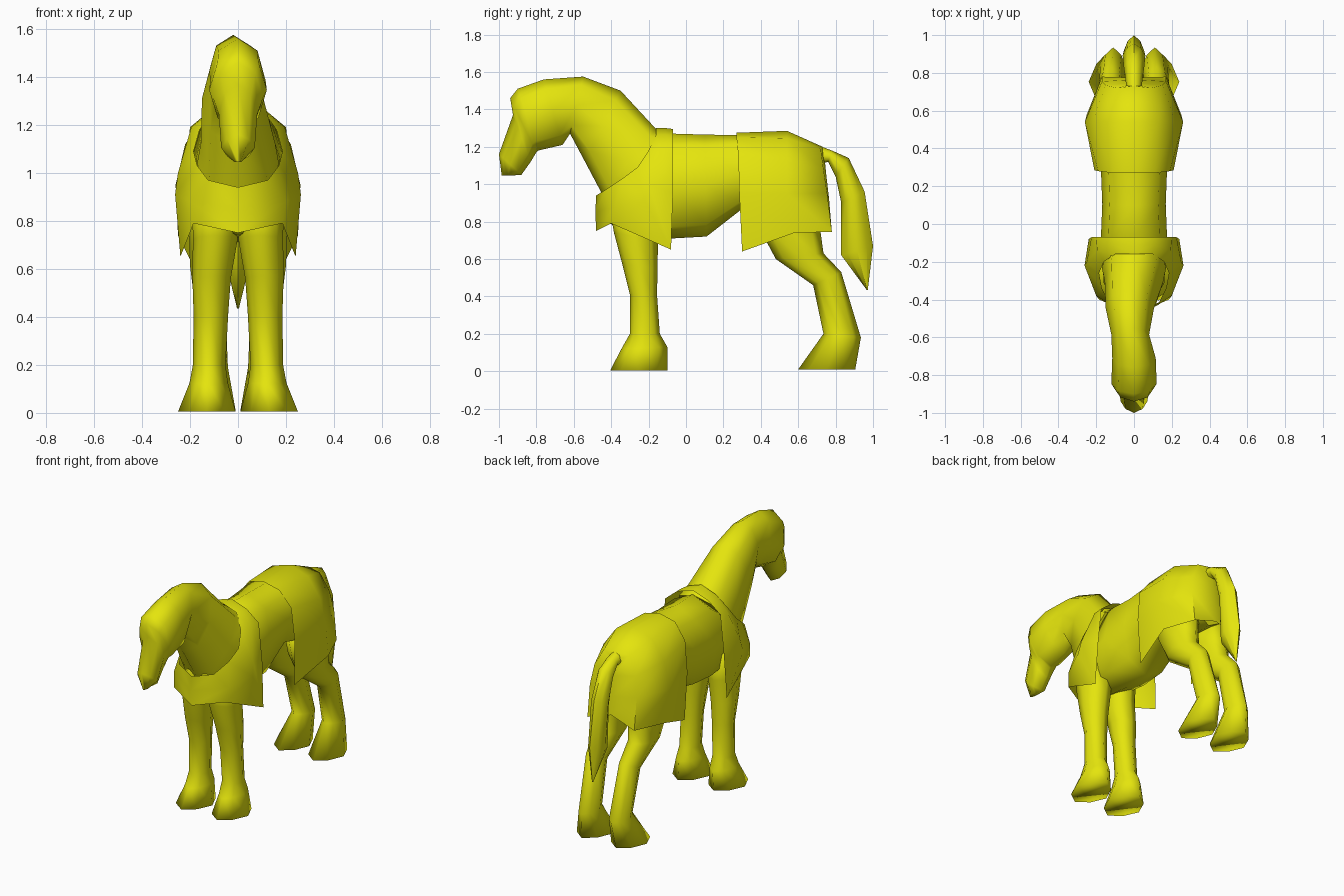
import bpy, bmesh, math
from mathutils import Vector

yellow = bpy.data.materials.new("yellow")
yellow.diffuse_color = (0.78, 0.78, 0.004, 1)


def finish(name, bm, fix_normals=True, angle=65):
    if fix_normals:
        bmesh.ops.recalc_face_normals(bm, faces=bm.faces)
    mesh = bpy.data.meshes.new(name)
    bm.to_mesh(mesh)
    bm.free()
    mesh.materials.append(yellow)
    ob = bpy.data.objects.new(name, mesh)
    bpy.context.collection.objects.link(ob)
    bpy.ops.object.select_all(action='DESELECT')
    ob.select_set(True)
    bpy.context.view_layer.objects.active = ob
    bpy.ops.object.shade_smooth_by_angle(angle=math.radians(angle))
    return ob


def power(v, p):
    return math.copysign(abs(v) ** p, v) if abs(v) > 1e-6 else 0.0


def loft(name, rings, sides=8, angle=65):
    """Each ring: (y, z) of one edge, (y, z) of the opposite edge, half width,
    x centre, squareness (below 1 is boxy, above 1 is diamond-like)."""
    bm = bmesh.new()
    loops = []
    for (ya, za), (yb, zb), w, x, p in rings:
        a, b = Vector((x, ya, za)), Vector((x, yb, zb))
        loop = []
        for i in range(sides):
            t = 2 * math.pi * i / sides
            q = (a + b) / 2 + (a - b) / 2 * power(math.cos(t), p)
            loop.append(bm.verts.new(q + Vector((w * power(math.sin(t), p), 0, 0))))
        loops.append(loop)
    for l0, l1 in zip(loops, loops[1:]):
        for i in range(sides):
            j = (i + 1) % sides
            bm.faces.new((l0[i], l0[j], l1[j], l1[i]))
    bm.faces.new(loops[0])
    bm.faces.new(loops[-1])
    return finish(name, bm, angle=angle)


def cloth(name, columns):
    """Open sheet over a grid of points on the +x side, mirrored to -x."""
    bm = bmesh.new()
    for s in (1, -1):
        grid = [[bm.verts.new((s * x, y, z)) for x, y, z in c] for c in columns]
        for c0, c1 in zip(grid, grid[1:]):
            for k in range(len(c0) - 1):
                bm.faces.new((c0[k], c0[k + 1], c1[k + 1], c1[k]))
    bmesh.ops.remove_doubles(bm, verts=bm.verts, dist=0.001)
    bmesh.ops.recalc_face_normals(bm, faces=bm.faces)
    # turn the sheet so that it faces away from the body
    core = Vector((0, sum(v.co.y for v in bm.verts) / len(bm.verts), 0.95))
    if sum((f.calc_center_median() - core).dot(f.normal) for f in bm.faces) < 0:
        bmesh.ops.reverse_faces(bm, faces=bm.faces)
    return finish(name, bm, False)


# barrel of the body
loft("body", [
    ((-.43, .97), (-.42, .80), .09, 0, 1), ((-.30, 1.10), (-.33, .74), .16, 0, .9),
    ((-.07, 1.27), (-.07, .71), .175, 0, .74), ((.10, 1.265), (.11, .72), .168, 0, .76),
    ((.29, 1.262), (.29, .86), .175, 0, .76), ((.54, 1.27), (.52, .80), .20, 0, .85),
    ((.71, 1.18), (.71, .80), .13, 0, .9)])

# neck and head in one sweep
loft("neck_and_head", [
    ((-.08, 1.26), (-.38, .82), .17, 0, .75), ((-.16, 1.295), (-.45, .95), .155, 0, .75),
    ((-.35, 1.50), (-.54, 1.12), .128, -.022, .95), ((-.55, 1.575), (-.62, 1.27), .10, -.02, 1),
    ((-.76, 1.56), (-.66, 1.21), .115, 0, 1), ((-.90, 1.51), (-.79, 1.18), .12, 0, 1),
    ((-.94, 1.46), (-.80, 1.17), .105, 0, 1.1), ((-.925, 1.37), (-.83, 1.12), .08, 0, 1.1),
    ((-1.0, 1.16), (-.88, 1.05), .07, 0, 1.25), ((-.985, 1.045), (-.92, 1.047), .015, 0, 1.2)],
    angle=80)

# chest cover: neck edge, middle, outer edge
cloth("chest_cover", [
    [(0, -.16, 1.30), (0, -.11, 1.30), (0, -.07, 1.295)],
    [(.10, -.16, 1.265), (.11, -.11, 1.265), (.11, -.07, 1.26)],
    [(.16, -.20, 1.18), (.195, -.14, 1.19), (.20, -.07, 1.19)],
    [(.185, -.26, 1.09), (.25, -.20, 1.00), (.225, -.07, .95)],
    [(.17, -.34, 1.03), (.262, -.22, .91), (.24, -.08, .65)],
    [(.125, -.43, .97), (.20, -.38, .88), (.185, -.40, .79)],
    [(0, -.48, .94), (0, -.485, .85), (0, -.48, .75)]])

# rump cover: front edge, widest row, rear corner, closed back
cloth("rump_cover", [
    [(0, .27, 1.275), (.11, .27, 1.25), (.19, .28, 1.15), (.21, .285, .95), (.20, .30, .64)],
    [(0, .54, 1.285), (.13, .54, 1.245), (.22, .54, 1.12), (.26, .54, .95), (.25, .58, .74)],
    [(0, .73, 1.20), (.09, .72, 1.19), (.15, .735, 1.08), (.17, .755, .95), (.17, .78, .745)],
    [(0, .735, 1.19), (0, .74, 1.15), (0, .75, 1.05), (0, .765, .92), (0, .775, .80)]])

# tail
loft("tail", [
    ((.70, 1.21), (.70, 1.10), .04, 0, 1.2), ((.78, 1.18), (.76, 1.12), .045, 0, 1.2),
    ((.87, 1.14), (.80, 1.04), .055, 0, 1.4), ((.955, .96), (.83, .90), .06, 0, 1.4),
    ((1.0, .67), (.83, .62), .055, 0, 1.4), ((.972, .435), (.966, .435), .004, 0, 1)])

# legs
for side, s in (("right", 1), ("left", -1)):
    loft("front_leg_" + side, [
        ((-.41, .88), (-.13, .88), .10, s * .09, 1), ((-.385, .74), (-.15, .70), .093, s * .095, 1),
        ((-.34, .57), (-.152, .55), .08, s * .11, 1),
        ((-.30, .41), (-.155, .41), .072, s * .113, 1.1), ((-.30, .20), (-.14, .20), .068, s * .12, 1.2),
        ((-.345, .12), (-.10, .13), .08, s * .122, 1.3), ((-.405, .005), (-.10, .005), .12, s * .13, 1.3)],
        angle=120)
    loft("hind_leg_" + side, [
        ((.36, .92), (.72, .92), .095, s * .11, 1), ((.40, .75), (.72, .74), .09, s * .115, 1),
        ((.48, .60), (.735, .63), .08, s * .12, 1.1), ((.68, .46), (.83, .53), .065, s * .12, 1.2),
        ((.735, .20), (.935, .18), .068, s * .11, 1.4), ((.60, .01), (.905, .01), .115, s * .125, 1.3)],
        angle=120)
